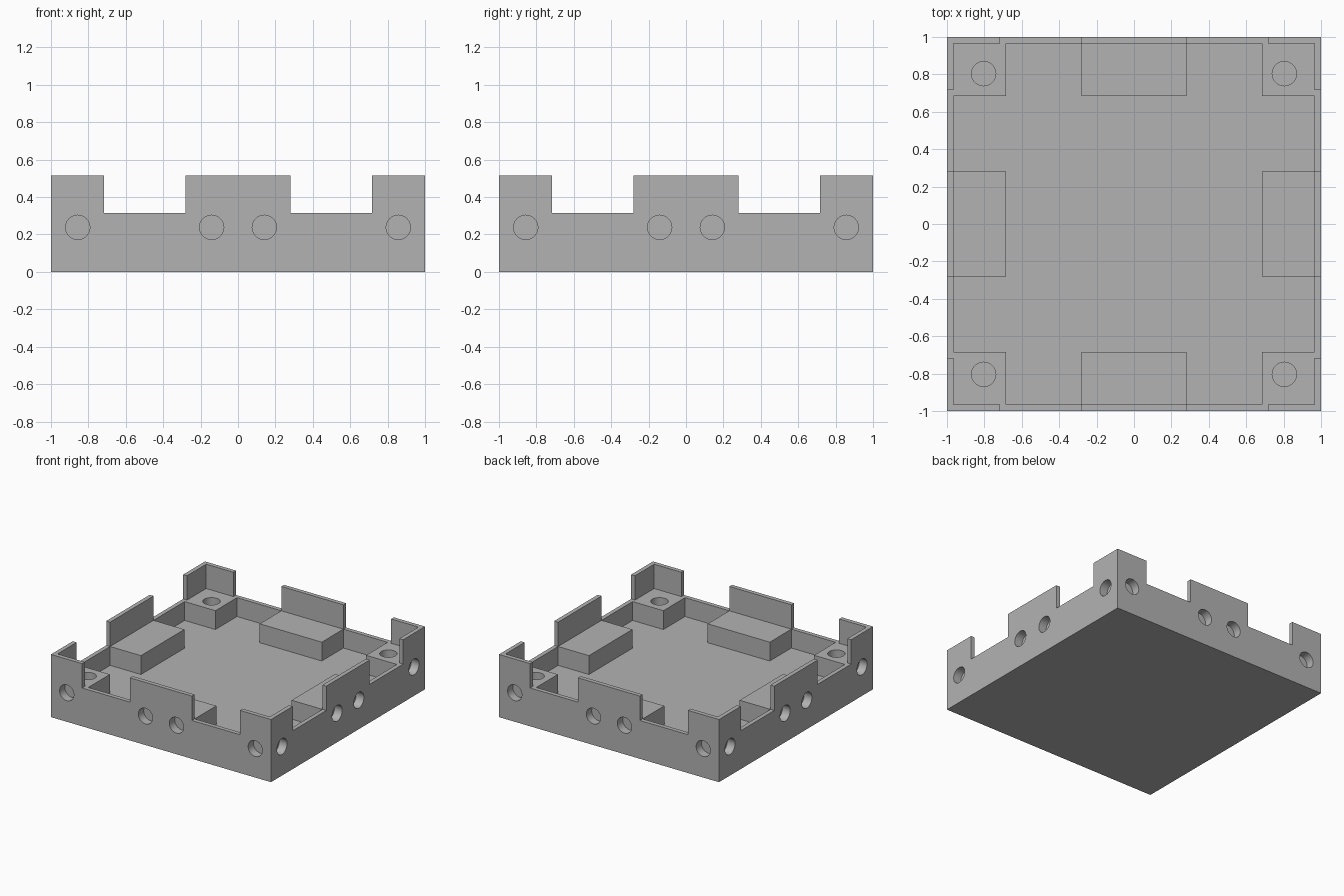
import bpy, bmesh, math
from mathutils import Matrix, Vector

if "Cube" in bpy.data.objects:
    bpy.data.objects.remove(bpy.data.objects["Cube"])

WALL = 0.965        # inner face of the rim
BLOCK = 0.685       # inner face of the corner and side blocks
TAB = 0.282         # half width of the middle tabs
CORNER = 0.717      # where the corner tabs begin
FLOOR, LEDGE, TOP = 0.16, 0.315, 0.515
HOLE_R, HOLE_DEPTH = 0.065, 0.07

grey = bpy.data.materials.new("grey plastic")
grey.diffuse_color = (0.45, 0.45, 0.45, 1)
grey.use_nodes = True
grey.node_tree.nodes["Principled BSDF"].inputs["Base Color"].default_value = grey.diffuse_color


def prism(name, outline, z0, z1):
    """Closed prism from a counter-clockwise outline."""
    bm = bmesh.new()
    face = bm.faces.new([bm.verts.new((x, y, z0)) for x, y in outline])
    ext = bmesh.ops.extrude_face_region(bm, geom=[face])
    verts = [v for v in ext["geom"] if isinstance(v, bmesh.types.BMVert)]
    bmesh.ops.translate(bm, verts=verts, vec=(0, 0, z1 - z0))
    bmesh.ops.recalc_face_normals(bm, faces=bm.faces)
    mesh = bpy.data.meshes.new(name)
    bm.to_mesh(mesh)
    bm.free()
    mesh.materials.append(grey)
    obj = bpy.data.objects.new(name, mesh)
    bpy.context.collection.objects.link(obj)
    return obj


def box(name, x0, x1, y0, y1, z0, z1):
    return prism(name, [(x0, y0), (x1, y0), (x1, y1), (x0, y1)], z0, z1)


def cut(target, cutter):
    mod = target.modifiers.new("cut", "BOOLEAN")
    mod.operation = "DIFFERENCE"
    mod.solver = "EXACT"
    mod.object = cutter
    bpy.context.view_layer.objects.active = target
    bpy.ops.object.modifier_apply(modifier=mod.name)
    bpy.data.objects.remove(cutter)


def drill(target, centre, axis):
    """Blind round hole, entering the surface at centre."""
    bm = bmesh.new()
    turn = Vector((0, 0, 1)).rotation_difference(Vector(axis)).to_matrix().to_4x4()
    bmesh.ops.create_cone(bm, cap_ends=True, segments=40, radius1=HOLE_R,
                          radius2=HOLE_R, depth=HOLE_DEPTH * 2,
                          matrix=Matrix.Translation(centre) @ turn)
    mesh = bpy.data.meshes.new("hole_cutter")
    bm.to_mesh(mesh)
    bm.free()
    mesh.materials.append(grey)
    obj = bpy.data.objects.new("hole_cutter", mesh)
    bpy.context.collection.objects.link(obj)
    cut(target, obj)


# Solid tray blank, opened above the ledge
tray = box("tray", -1, 1, -1, 1, 0, TOP)
cut(tray, box("upper_opening", -WALL, WALL, -WALL, WALL, LEDGE, 0.7))

# Notches in the rim leave corner and middle tabs
for s in (-1, 1):
    a, b = sorted((s * TAB, s * CORNER))
    cut(tray, box("notch", a, b, -1.1, 1.1, LEDGE, 0.7))
    cut(tray, box("notch", -1.1, 1.1, a, b, LEDGE, 0.7))

# Pocket outline around the corner and side blocks, one side turned four times
side = [(-BLOCK, -BLOCK), (-BLOCK, -WALL), (-TAB, -WALL), (-TAB, -BLOCK),
        (TAB, -BLOCK), (TAB, -WALL), (BLOCK, -WALL)]
outline = []
for k in range(4):
    for x, y in side:
        for _ in range(k):
            x, y = -y, x
        outline.append((x, y))
cut(tray, prism("pocket", outline, FLOOR, 0.4))

# Round holes in the outer walls
for s in (-1, 1):
    for p in (-0.857, -0.141, 0.141, 0.857):
        drill(tray, (p, s, 0.238), (0, 1, 0))
        drill(tray, (s, p, 0.238), (1, 0, 0))

# Round holes in the tops of the corner blocks
for x in (-0.804, 0.804):
    for y in (-0.804, 0.804):
        drill(tray, (x, y, LEDGE), (0, 0, 1))

# Smooth hole walls, sharp edges elsewhere
bpy.ops.object.select_all(action="DESELECT")
tray.select_set(True)
bpy.context.view_layer.objects.active = tray
bpy.ops.object.shade_smooth_by_angle(angle=math.radians(30))
